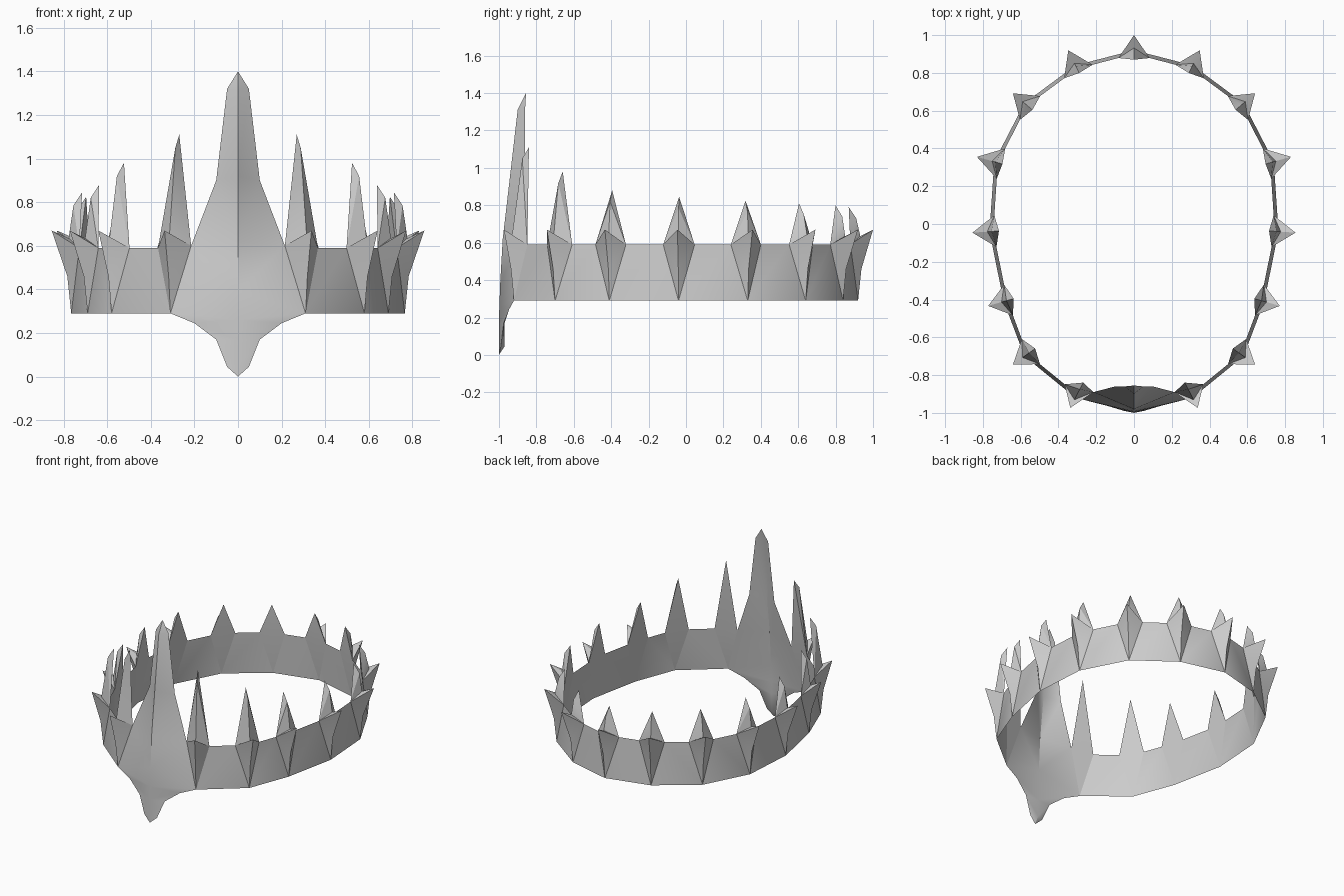
import bpy, bmesh
from mathutils import Vector as V

if "Cube" in bpy.data.objects:
    bpy.data.objects.remove(bpy.data.objects["Cube"])

Z0, Z1 = 0.29, 0.59          # band bottom and top
# right-half nodes, front to back: x, y, tip length, apex inset, apex height
NODES = [(0.31, -0.92, 0.06, 0.09, 1.11), (0.58, -0.70, 0.075, 0.07, 0.98),
         (0.69, -0.41, 0.085, 0.055, 0.88), (0.765, -0.04, 0.09, 0.05, 0.845),
         (0.74, 0.33, 0.095, 0.045, 0.825), (0.58, 0.64, 0.08, 0.055, 0.81),
         (0.31, 0.84, 0.088, 0.045, 0.80), (0.0, 0.92, 0.08, 0.05, 0.79)]
PLATE_CORNER = V((0.215, -0.89, 0.60))


def finish(name, faces):
    """Make a mirrored object from half of its faces."""
    bm = bmesh.new()
    for f in faces:
        bm.faces.new([bm.verts.new(p) for p in f])
    bmesh.ops.remove_doubles(bm, verts=bm.verts, dist=0.0005)
    bmesh.ops.recalc_face_normals(bm, faces=bm.faces)
    me = bpy.data.meshes.new(name)
    bm.to_mesh(me)
    bm.free()
    ob = bpy.data.objects.new(name, me)
    bpy.context.collection.objects.link(ob)
    mod = ob.modifiers.new("Mirror", 'MIRROR')
    mod.use_clip = True
    bpy.ops.object.select_all(action='DESELECT')
    ob.select_set(True)
    bpy.context.view_layer.objects.active = ob
    bpy.ops.object.modifier_apply(modifier="Mirror")
    bpy.ops.object.shade_smooth_by_angle(angle=0.5)
    return ob


# Band panels and spikes
band, spikes = [], []
pts = [V((n[0], n[1], 0)) for n in NODES]
ring = [V((0, -1, 0))] + pts + [V((-0.31, 0.84, 0))]
last = None
for i, (x, y, tip_len, inset, top) in enumerate(NODES):
    p = pts[i]
    to_prev = (ring[i] - p).normalized()
    to_next = (ring[i + 2] - p).normalized()
    t = (to_next - to_prev).normalized()
    out = V((t.y, -t.x, 0))

    def at(r, z):
        return p + out * r + V((0, 0, z))

    bottom, mid, tip = at(0, Z0), at(0.018, 0.46), at(tip_len, 0.67)
    root, shoulder, apex = at(0.012, 0.635), at(0.04 - inset, top - 0.06), at(-inset, top)
    left = at(-0.02, Z1) + to_prev * 0.085
    right = at(-0.02, Z1) + to_next * 0.085
    if i == 0:
        left = PLATE_CORNER
    inner = (left + right) / 2
    for base in ([left] if x == 0 else [left, right]):
        spikes += [(bottom, mid, base), (mid, tip, base), (tip, root, base),
                   (root, shoulder, base), (shoulder, apex, base),
                   (apex, inner, base), (inner, bottom, base)]
    if last:
        band.append((last[0], bottom, left, last[1]))
    last = (bottom, right)

finish("band", band)
finish("spikes", spikes)

# Front plate: outer outline joined to a raised centre ridge
edge = [V(e) for e in [(0.05, -0.99, 0.045), (0.1, -0.975, 0.17), (0.2, -0.945, 0.245),
                       (0.31, -0.92, Z0), PLATE_CORNER, (0.1, -0.86, 0.9), (0.05, -0.86, 1.32)]]
ridge = [V((0, y, z)) for y, z in [(-1, 0.045), (-1, 0.17), (-0.998, 0.26), (-0.993, 0.39),
                                   (-0.98, 0.62), (-0.945, 0.92), (-0.9, 1.31)]]
low, high = V((0, -1, 0)), V((0, -0.855, 1.4))
plate = []
for depth in (0.0, 0.03):            # outer and inner skins
    rd = [r + V((0, depth, 0)) for r in ridge]
    plate += [(low, edge[0], rd[0]), (rd[-1], edge[-1], high)]
    for a in range(len(edge) - 1):
        plate += [(rd[a], edge[a], edge[a + 1]), (rd[a], edge[a + 1], rd[a + 1])]
finish("front_plate", plate)
